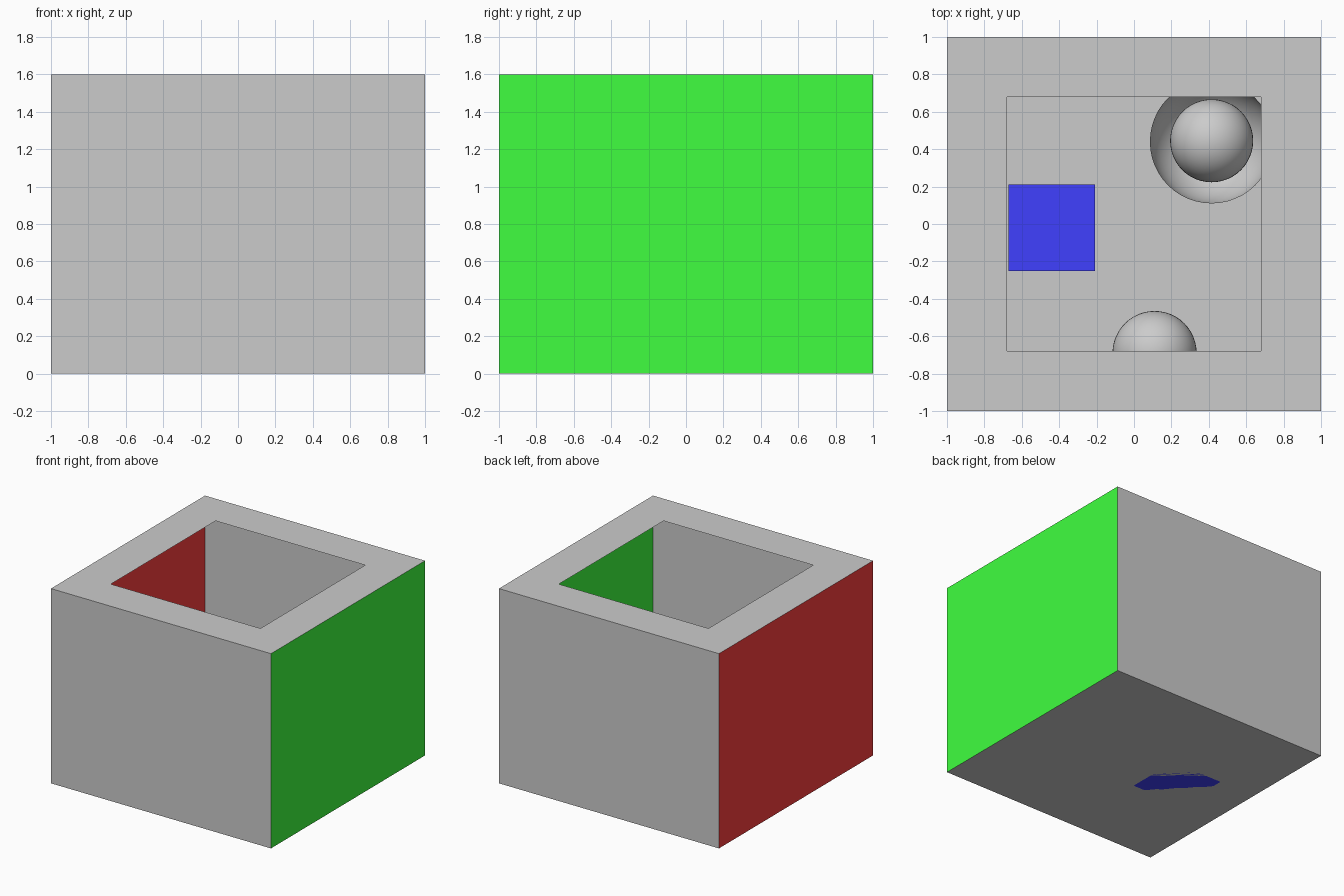
import bpy, bmesh
from mathutils import Vector

if "Cube" in bpy.data.objects:
    bpy.data.objects.remove(bpy.data.objects["Cube"])

W, H, HOLE = 1.0, 1.6, 0.68


def material(name, rgb):
    m = bpy.data.materials.new(name)
    m.diffuse_color = (*rgb, 1)
    m.use_nodes = True
    m.node_tree.nodes["Principled BSDF"].inputs["Base Color"].default_value = m.diffuse_color
    return m


def make_object(name, bm, mat=None):
    me = bpy.data.meshes.new(name)
    bm.to_mesh(me)
    bm.free()
    ob = bpy.data.objects.new(name, me)
    bpy.context.collection.objects.link(ob)
    if mat:
        me.materials.append(mat)
    return ob


def panel(name, corner, u, v, mat=None):
    # Flat sheet spanned by two edge vectors
    c, u, v = Vector(corner), Vector(u), Vector(v)
    bm = bmesh.new()
    bm.faces.new([bm.verts.new(p) for p in (c, c + u, c + u + v, c + v)])
    return make_object(name, bm, mat)


def ball(name, centre, r, lower_half=False):
    bm = bmesh.new()
    bmesh.ops.create_uvsphere(bm, u_segments=48, v_segments=24, radius=r)
    if lower_half:
        bmesh.ops.delete(bm, geom=[v for v in bm.verts if v.co.z > 1e-4], context='VERTS')
        bmesh.ops.reverse_faces(bm, faces=bm.faces[:])
    bmesh.ops.translate(bm, verts=bm.verts[:], vec=centre)
    for f in bm.faces:
        f.smooth = True
    return make_object(name, bm)


red = material("red", (1, 0.05, 0.05))
green = material("green", (0.05, 1, 0.05))
blue = material("blue", (0.05, 0.05, 1))

# Thin-walled room
panel("floor", (-W, -W, 0), (0, 2 * W, 0), (2 * W, 0, 0))
panel("front_wall", (-W, -W, 0), (2 * W, 0, 0), (0, 0, H))
panel("back_wall", (W, W, 0), (-2 * W, 0, 0), (0, 0, H))
panel("right_wall", (W, -W, 0), (0, 2 * W, 0), (0, 0, H), green)
panel("left_wall", (-W, W, 0), (0, -2 * W, 0), (0, 0, H), red)

# Ceiling with a square opening
bm = bmesh.new()
signs = ((-1, -1), (1, -1), (1, 1), (-1, 1))
outer = [bm.verts.new((x * W, y * W, H)) for x, y in signs]
inner = [bm.verts.new((x * HOLE, y * HOLE, H)) for x, y in signs]
for i in range(4):
    j = (i + 1) % 4
    bm.faces.new((outer[i], outer[j], inner[j], inner[i]))
make_object("ceiling", bm)

# Blue block on the floor
bm = bmesh.new()
bmesh.ops.create_cube(bm, size=0.464)
bmesh.ops.translate(bm, verts=bm.verts[:], vec=(-0.44, -0.02, 0.232))
make_object("blue_block", bm, blue)

# Loose ball, and a second ball resting in an open bowl
ball("front_ball", (0.11, -0.69, 0.225), 0.225)
ball("bowl", (0.415, 0.44, 0.33), 0.33, lower_half=True)
ball("bowl_ball", (0.415, 0.445, 0.225), 0.222)
